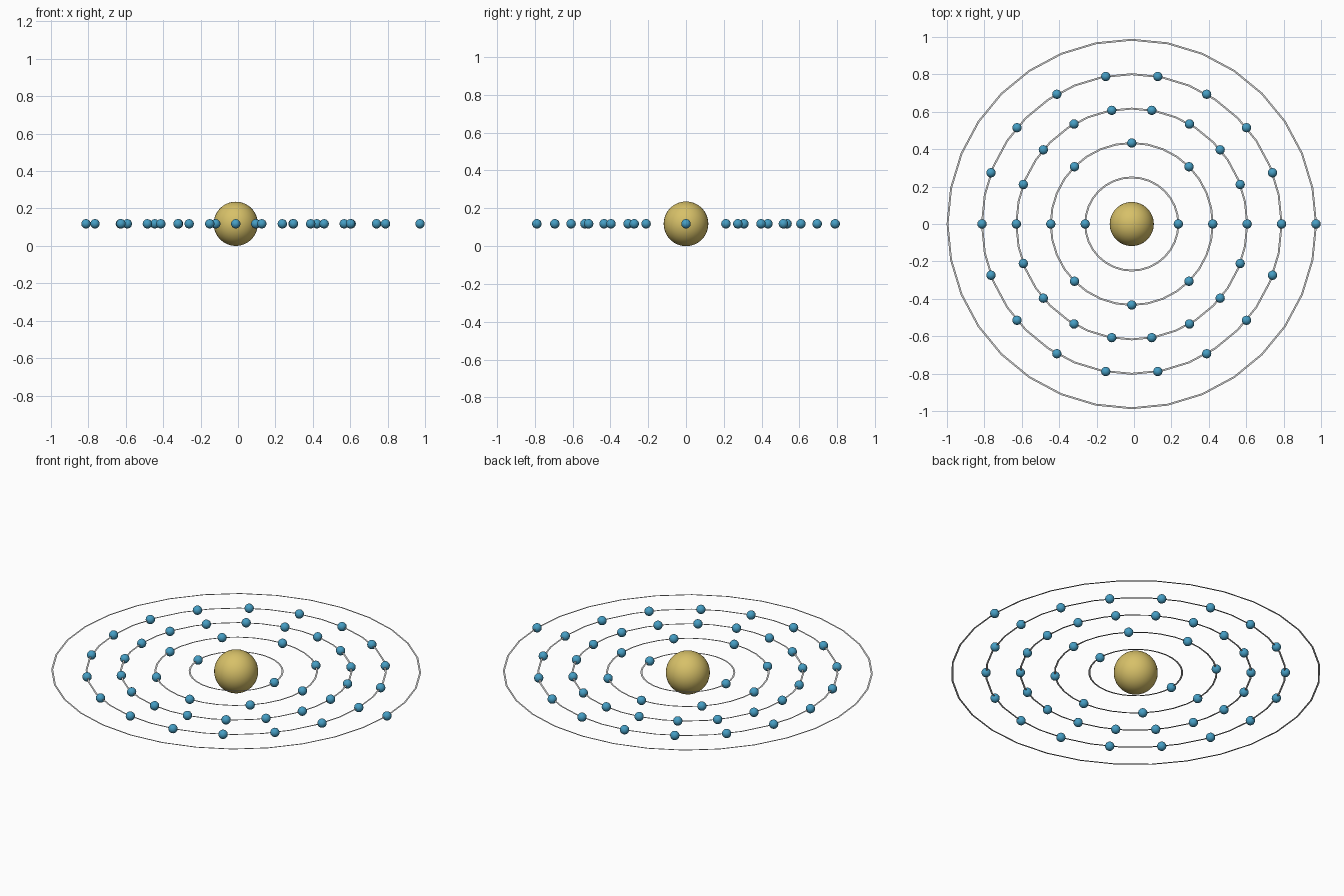
import bpy
import bmesh
from math import cos, sin, tau

cube = bpy.data.objects.get("Cube")
if cube:
    bpy.data.objects.remove(cube, do_unlink=True)

CENTRE_X, CENTRE_Z = -0.012, 0.118
NUCLEUS_R, ELECTRON_R, RING_W = 0.118, 0.025, 0.01
FIRST_R, STEP = 0.249, 0.184
SHELLS = [2, 8, 18, 18, 1]


def material(name, colour):
    mat = bpy.data.materials.new(name)
    mat.use_nodes = True
    rgba = (*colour, 1)
    mat.diffuse_color = rgba
    mat.node_tree.nodes["Principled BSDF"].inputs["Base Color"].default_value = rgba
    return mat


def add_object(name, bm, mat, smooth=True):
    mesh = bpy.data.meshes.new(name)
    bm.to_mesh(mesh)
    bm.free()
    mesh.materials.append(mat)
    for poly in mesh.polygons:
        poly.use_smooth = smooth
    obj = bpy.data.objects.new(name, mesh)
    bpy.context.collection.objects.link(obj)
    return obj


def sphere(name, radius, location, mat, segments, rings):
    bm = bmesh.new()
    bmesh.ops.create_uvsphere(bm, u_segments=segments, v_segments=rings, radius=radius)
    add_object(name, bm, mat).location = location


def flat_ring(name, radius, mat, sides=32):
    bm = bmesh.new()
    inner, outer = [
        [bm.verts.new((r * cos(tau * i / sides), r * sin(tau * i / sides), 0))
         for i in range(sides)]
        for r in (radius - RING_W / 2, radius + RING_W / 2)]
    for i in range(sides):
        j = (i + 1) % sides
        bm.faces.new((inner[i], outer[i], outer[j], inner[j]))
    add_object(name, bm, mat, False).location = (CENTRE_X, 0, CENTRE_Z)


gold = material("gold", (0.68, 0.53, 0.14))
blue = material("blue", (0.06, 0.34, 0.55))
grey = material("ring grey", (0.6, 0.6, 0.6))

# Nucleus
sphere("nucleus", NUCLEUS_R, (CENTRE_X, 0, CENTRE_Z), gold, 32, 32)

# Orbit rings with evenly spaced electrons, starting on the +x axis
for shell, count in enumerate(SHELLS, 1):
    radius = FIRST_R + STEP * (shell - 1)
    flat_ring(f"orbit_ring_{shell}", radius, grey)
    for k in range(count):
        a = tau * k / count
        spot = (CENTRE_X + radius * cos(a), radius * sin(a), CENTRE_Z)
        sphere(f"electron_{shell}_{k + 1}", ELECTRON_R, spot, blue, 16, 12)
